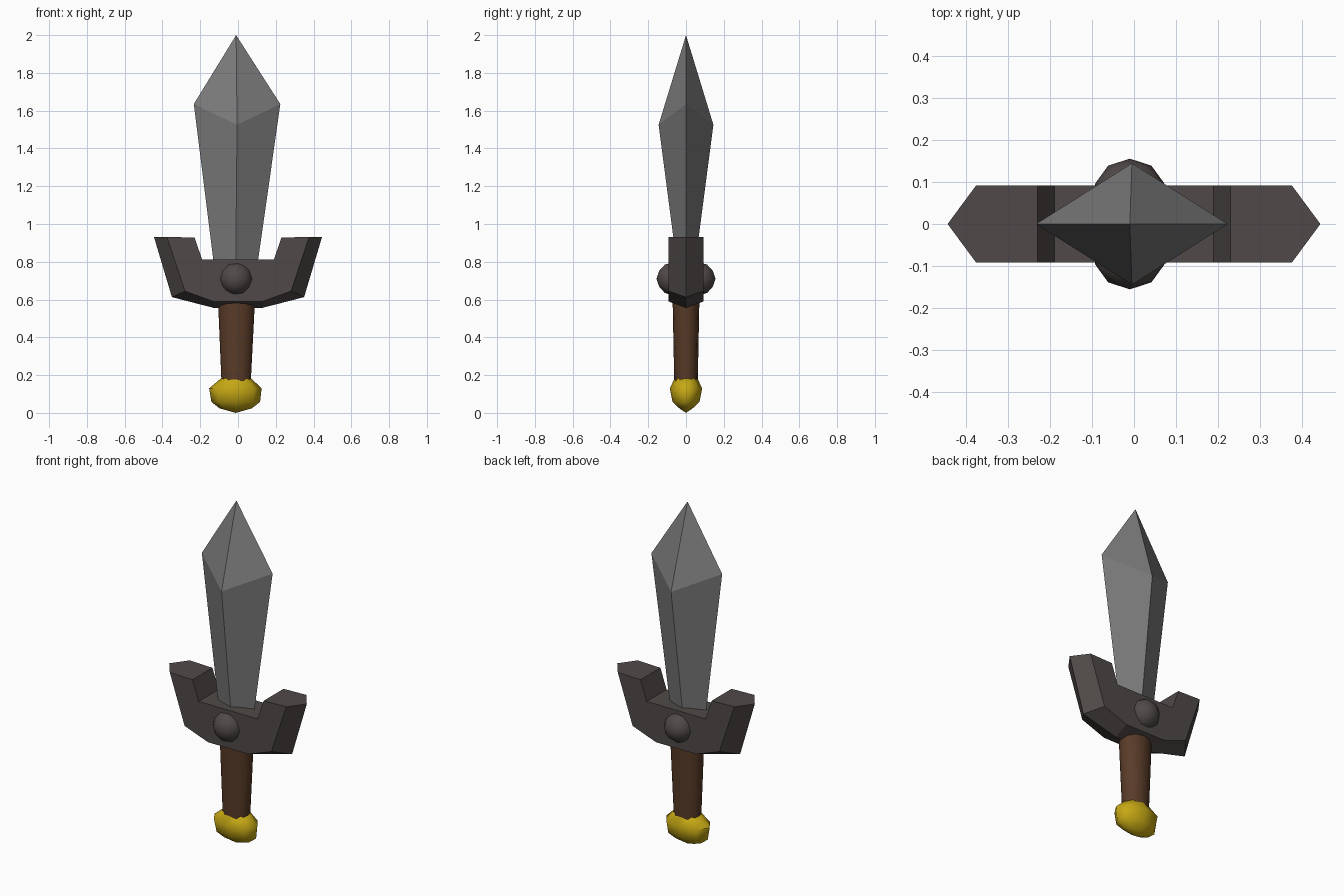
import bpy, bmesh
from math import cos, sin, tau

cube = bpy.data.objects.get("Cube")
if cube:
    bpy.data.objects.remove(cube, do_unlink=True)


def material(name, r, g, b):
    m = bpy.data.materials.new(name)
    m.use_nodes = True
    m.diffuse_color = (r, g, b, 1)
    bsdf = next(n for n in m.node_tree.nodes if n.type == "BSDF_PRINCIPLED")
    bsdf.inputs["Base Color"].default_value = (r, g, b, 1)
    return m


steel = material("steel grey", 0.2, 0.2, 0.2)
iron = material("dark iron", 0.08, 0.068, 0.065)
wood = material("brown wood", 0.1, 0.044, 0.021)
gold = material("yellow gold", 0.56, 0.39, 0.007)


def finish(bm, name, mat, smooth=False):
    bmesh.ops.recalc_face_normals(bm, faces=bm.faces)
    for f in bm.faces:
        f.smooth = smooth
    mesh = bpy.data.meshes.new(name)
    bm.to_mesh(mesh)
    bm.free()
    mesh.materials.append(mat)
    obj = bpy.data.objects.new(name, mesh)
    bpy.context.collection.objects.link(obj)
    return obj


def loft(name, sections, mat, smooth=False):
    """Skin closed sections in order; a one-point section is a tip."""
    bm = bmesh.new()
    rings = [[bm.verts.new(p) for p in s] for s in sections]
    for a, b in zip(rings, rings[1:]):
        n = max(len(a), len(b))
        for i in range(n):
            j = (i + 1) % n
            quad = [a[i % len(a)], a[j % len(a)], b[j % len(b)], b[i % len(b)]]
            bm.faces.new(list(dict.fromkeys(quad)))
    for end in (rings[0], rings[-1]):
        if len(end) > 2:
            bm.faces.new(end)
    return finish(bm, name, mat, smooth)


def diamond(cx, rx, ry, zx, zy):
    return [(cx + rx, 0, zx), (cx, ry, zy), (cx - rx, 0, zx), (cx, -ry, zy)]


def ellipse(cx, rx, ry, z, n):
    return [(cx + rx * cos(tau * i / n), ry * sin(tau * i / n), z) for i in range(n)]


# Blade: diamond section that widens, then closes to a point
loft("blade", [diamond(-0.013, 0.104, 0.037, 0.7, 0.7),
               diamond(-0.005, 0.229, 0.145, 1.635, 1.525),
               [(-0.01, 0, 2)]], steel)

# Guard: each station has a ridge point, a face-edge point and an inner point
half = [((0.445, 0.932), (0.377, 0.932), (0.23, 0.928)),
        ((0.35, 0.613), (0.281, 0.645), (0.19, 0.812)),
        ((0.125, 0.555), (0.13, 0.59), (0.12, 0.812))]
depth = 0.092


def station(points, side):
    (rx, rz), (ex, ez), (ix, iz) = points
    return [(side * rx, 0, rz), (side * ex, depth, ez), (side * ix, depth, iz),
            (side * ix, -depth, iz), (side * ex, -depth, ez)]


loft("guard", [station(p, -1) for p in half]
     + [station(p, 1) for p in reversed(half)], iron)

# Round studs on both sides of the guard
for label, side in (("front", -1), ("back", 1)):
    bm = bmesh.new()
    bmesh.ops.create_icosphere(bm, subdivisions=2, radius=0.088)
    bmesh.ops.translate(bm, vec=(-0.01, side * 0.068, 0.71), verts=bm.verts)
    finish(bm, label + "_stud", iron, True)

# Grip: tapered oval handle
loft("grip", [ellipse(-0.01, 0.077, 0.062, 0.15, 12),
              ellipse(-0.008, 0.098, 0.071, 0.6, 12)], wood, True)

# Pommel: faceted oval knob
loft("pommel", [[(-0.012, 0, 0)],
                ellipse(-0.012, 0.085, 0.035, 0.024, 8),
                ellipse(-0.012, 0.129, 0.071, 0.058, 8),
                ellipse(-0.014, 0.139, 0.086, 0.13, 8),
                ellipse(-0.01, 0.075, 0.058, 0.187, 8)], gold, True)

# Keep the end caps of the smooth parts crisp
for name in ("grip", "pommel"):
    obj = bpy.data.objects[name]
    bpy.ops.object.select_all(action="DESELECT")
    obj.select_set(True)
    bpy.context.view_layer.objects.active = obj
    bpy.ops.object.shade_smooth_by_angle(angle=0.9)
